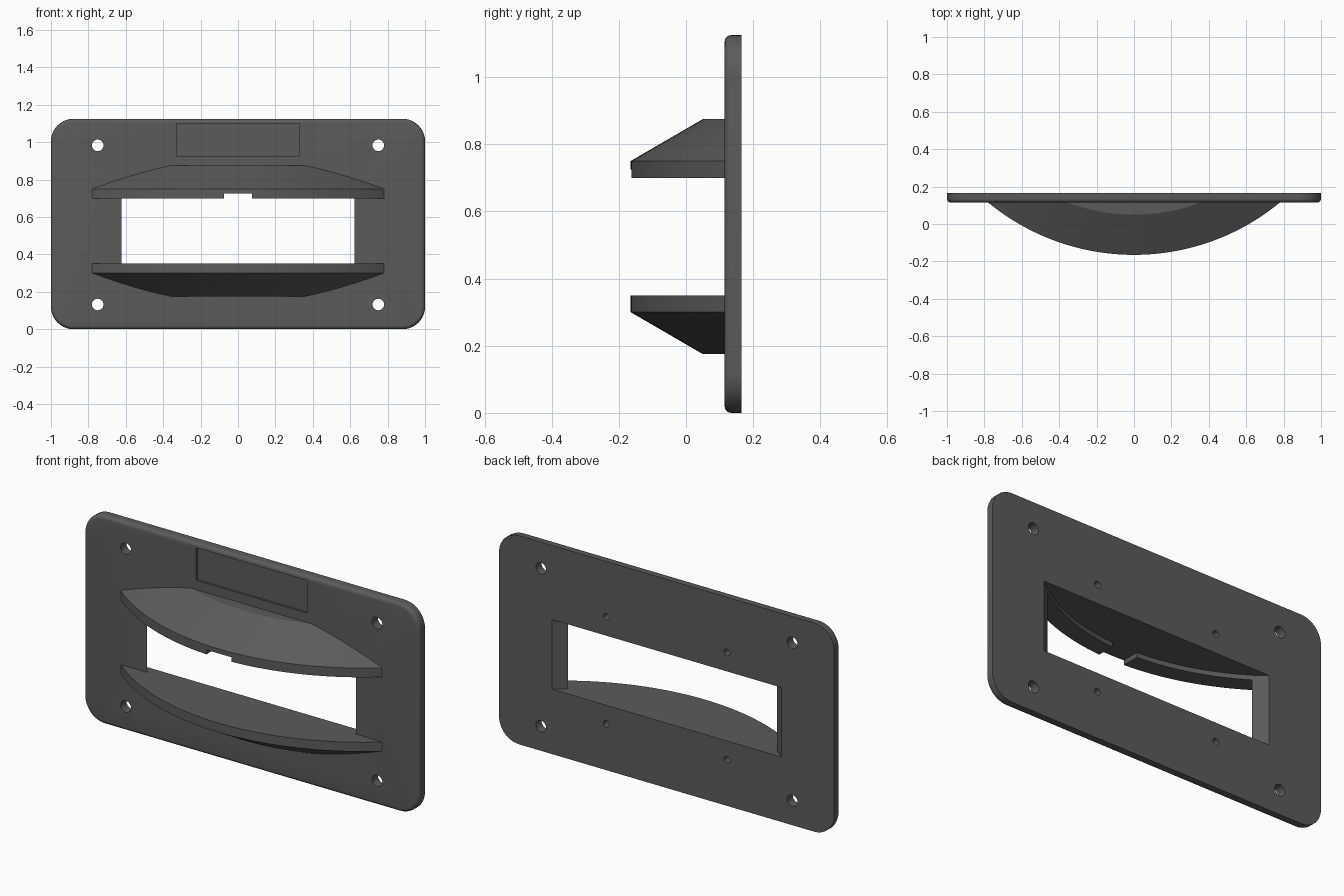
import bpy, bmesh, math

if "Cube" in bpy.data.objects:
    bpy.data.objects.remove(bpy.data.objects["Cube"])

FRONT, BACK = 0.115, 0.165           # plate faces along y
W, H = 1.0, 1.125                    # plate half width, height
CY, R = 1.061, 1.226                 # arc centre and outer radius of the hoods
R_FLAT, R_POCKET = 1.011, 1.132      # radius where the hood levels off / inner rim radius
LIP, SLOPE = 0.05, 0.58

grey = bpy.data.materials.new("dark_grey")
grey.diffuse_color = (0.105, 0.105, 0.105, 1)
grey.use_nodes = True
grey.node_tree.nodes["Principled BSDF"].inputs["Base Color"].default_value = grey.diffuse_color


def finish(name, bm):
    bmesh.ops.remove_doubles(bm, verts=bm.verts, dist=1e-5)
    bmesh.ops.recalc_face_normals(bm, faces=bm.faces)
    me = bpy.data.meshes.new(name)
    bm.to_mesh(me)
    bm.free()
    me.materials.append(grey)
    ob = bpy.data.objects.new(name, me)
    bpy.context.collection.objects.link(ob)
    return ob


def loft(name, layers, axis="y"):
    """Solid through equal-length outlines, each given as (depth, points)."""
    bm = bmesh.new()
    rings = []
    for d, pts in layers:
        rings.append([bm.verts.new((a, d, b) if axis == "y" else (a, b, d)) for a, b in pts])
    n = len(rings[0])
    for p, q in zip(rings, rings[1:]):
        for i in range(n):
            j = (i + 1) % n
            bm.faces.new((p[i], p[j], q[j], q[i]))
    bm.faces.new(rings[0])
    bm.faces.new(rings[-1])
    return finish(name, bm)


def rect(x, z0, z1):
    return [(-x, z0), (x, z0), (x, z1), (-x, z1)]


def circle(x, z, r, n=24):
    return [(x + r * math.cos(2 * math.pi * i / n), z + r * math.sin(2 * math.pi * i / n))
            for i in range(n)]


def rounded(inset, rad=0.12, n=10):
    pts = []
    for k, (sx, sz) in enumerate([(1, 1), (-1, 1), (-1, -1), (1, -1)]):
        cx, cz = sx * (W - rad), H / 2 + sz * (H / 2 - rad)
        for i in range(n + 1):
            a = math.pi / 2 * (k + i / n)
            pts.append((cx + (rad - inset) * math.cos(a), cz + (rad - inset) * math.sin(a)))
    return pts


def cut(ob, cutter):
    m = ob.modifiers.new("cut", "BOOLEAN")
    m.operation, m.solver, m.object = "DIFFERENCE", "EXACT", cutter
    bpy.context.view_layer.objects.active = ob
    bpy.ops.object.modifier_apply(modifier=m.name)
    bpy.data.objects.remove(cutter)


def hood(name, base, up):
    """Arched shelf: vertical lip, conical slope, level cap. up = 1 or -1."""
    xe = math.sqrt(R * R - (CY - FRONT) ** 2)
    xf = math.sqrt(R_FLAT ** 2 - (CY - FRONT) ** 2)
    xs = [-xe + (xe - xf) * i / 16 for i in range(16)]
    xs = xs + [-xf + 2 * xf * i / 24 for i in range(25)] + [-x for x in reversed(xs)]
    bm = bmesh.new()
    cols = []
    for x in xs:
        yf = min(FRONT, CY - math.sqrt(R * R - x * x))
        yi = FRONT if abs(x) >= xf else min(FRONT, CY - math.sqrt(R_FLAT ** 2 - x * x))
        prof = [(yf, 0)]
        for t in range(5):
            y = yf + (yi - yf) * t / 4
            prof.append((y, LIP + SLOPE * max(0, R - math.hypot(x, CY - y))))
        prof += [(FRONT, prof[-1][1]), (FRONT, 0)]
        cols.append([bm.verts.new((x, y, base + up * z)) for y, z in prof])
    for p, q in zip(cols, cols[1:]):
        for i in range(len(p)):
            j = (i + 1) % len(p)
            bm.faces.new((p[i], p[j], q[j], q[i]))
    return finish(name, bm)


# Plate with a rounded front edge
F = 0.02
layers = [(FRONT + F * (1 - math.sin(a)), rounded(F * (1 - math.cos(a))))
          for a in [math.pi / 2 * (1 - i / 5) for i in range(6)]]
plate = loft("plate", layers + [(BACK, rounded(0))])

# Opening whose side walls flare toward the back
taper = lambda y: 0.622 + (y - FRONT) * 1.26
cut(plate, loft("opening", [(y, rect(taper(y), 0.35, 0.725)) for y in (FRONT - 0.01, BACK + 0.01)]))

# Shallow label recess on the front
cut(plate, loft("recess", [(y, rect(0.33, 0.925, 1.1)) for y in (FRONT - 0.02, FRONT + 0.01)]))

# Corner through holes and blind holes in the back
for sx in (-1, 1):
    for z in (0.132, 0.983):
        cut(plate, loft("hole", [(y, circle(sx * 0.75, z, 0.031)) for y in (0.05, 0.25)]))
    for z in (0.249, 0.827):
        cut(plate, loft("blind_hole", [(y, circle(sx * 0.36, z, 0.018, 16)) for y in (BACK - 0.04, 0.25)]))

# Lower shelf and upper hood
lower = hood("lower_shelf", 0.35, -1)
upper = hood("upper_hood", 0.70, 1)

# Pocket under the upper hood leaves a hanging rim, with a notch in the middle
a_max = math.asin(0.622 / R_POCKET)
arc = [(R_POCKET * math.sin(a), CY - R_POCKET * math.cos(a))
       for a in [a_max * (i / 24 - 1) for i in range(49)]]
arc += [(0.622, 0.14), (-0.622, 0.14)]
cut(upper, loft("pocket", [(0.6, arc), (0.725, arc)], "z"))
notch = [(-0.075, -0.3), (0.075, -0.3), (0.075, -0.03), (-0.075, -0.03)]
cut(upper, loft("notch", [(0.6, notch), (0.725, notch)], "z"))

# Open the hoods where they meet the plate
for ob in (lower, upper):
    bm = bmesh.new()
    bm.from_mesh(ob.data)
    hidden = [f for f in bm.faces if all(abs(v.co.y - FRONT) < 1e-4 for v in f.verts)]
    bmesh.ops.delete(bm, geom=hidden, context="FACES")
    bm.to_mesh(ob.data)
    bm.free()

# Smooth curved faces, keep sharp edges
for ob in (plate, lower, upper):
    bpy.ops.object.select_all(action="DESELECT")
    ob.select_set(True)
    bpy.context.view_layer.objects.active = ob
    bpy.ops.object.shade_smooth_by_angle(angle=math.radians(25))
